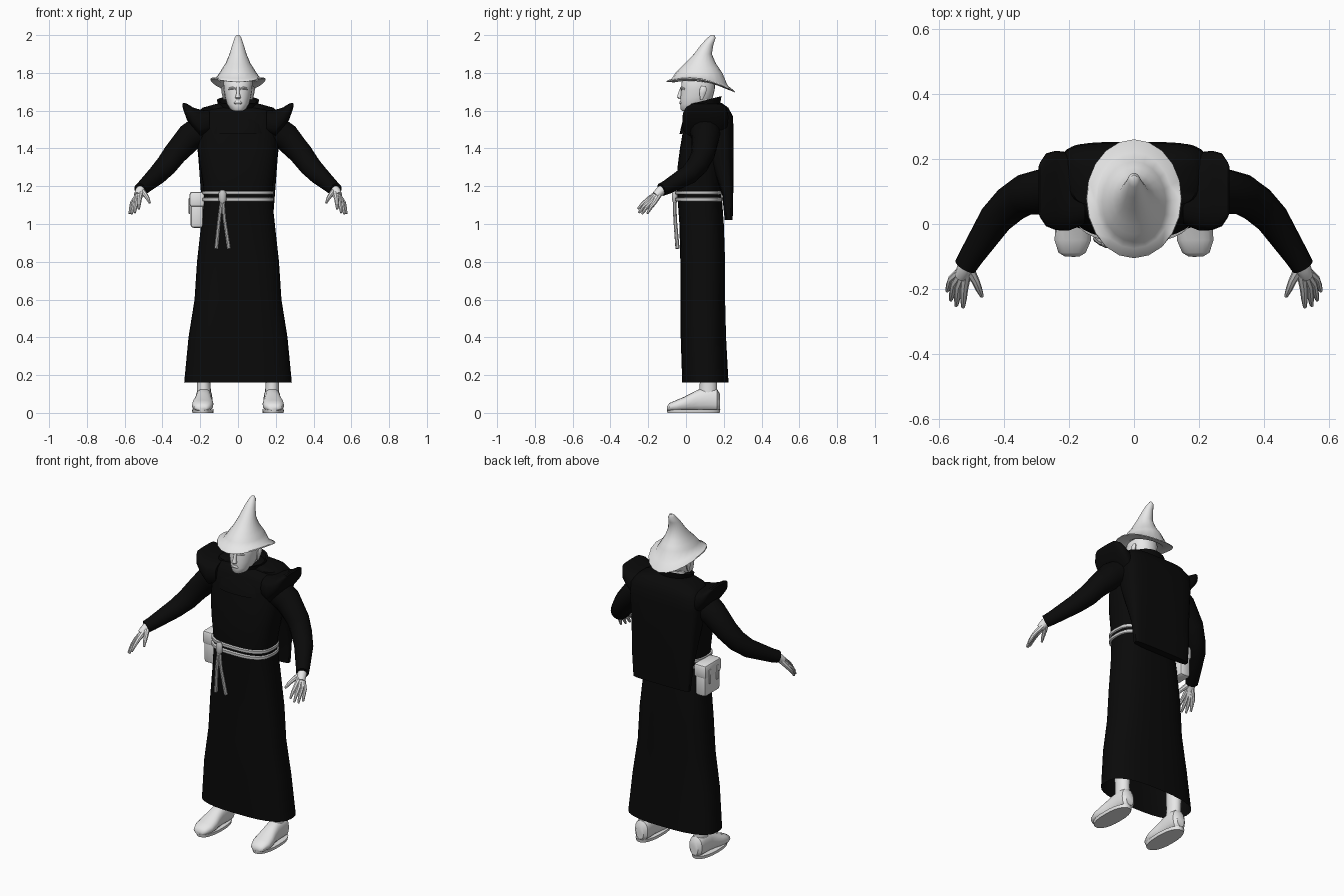
import bpy, bmesh, math
from mathutils import Vector


def material(name, v):
    m = bpy.data.materials.new(name)
    m.diffuse_color = (v, v, v, 1)
    return m


BLACK = material("black cloth", 0.003)
PALE = material("pale", 0.8)
ROPE = material("rope grey", 0.58)


def finish(name, bm, mat, angle=40):
    bmesh.ops.recalc_face_normals(bm, faces=bm.faces)
    me = bpy.data.meshes.new(name)
    bm.to_mesh(me)
    bm.free()
    me.materials.append(mat)
    ob = bpy.data.objects.new(name, me)
    bpy.context.collection.objects.link(ob)
    bpy.ops.object.select_all(action='DESELECT')
    ob.select_set(True)
    bpy.context.view_layer.objects.active = ob
    bpy.ops.object.shade_smooth_by_angle(angle=math.radians(angle))
    return ob


def skin(name, rings, mat, caps=True, angle=40):
    """Bridge rings of points into a surface."""
    bm = bmesh.new()
    vs = [[bm.verts.new(p) for p in r] for r in rings]
    n = len(vs[0])
    for a, b in zip(vs, vs[1:]):
        for i in range(n):
            j = (i + 1) % n
            bm.faces.new((a[i], a[j], b[j], b[i]))
    if caps:
        bm.faces.new(vs[0])
        bm.faces.new(vs[-1])
    return finish(name, bm, mat, angle)


def loft(name, sections, mat, axis='z', n=24, power=2.0, caps=True, angle=40):
    """Section: position, u centre, u half, v low, v high, [tilt, bow] along v."""
    rings = []
    for s in sections:
        p, cu, ru, v0, v1 = s[:5]
        tilt, bow = s[5:] if len(s) > 5 else (0, 0)
        ring = []
        for i in range(n):
            t = 2 * math.pi * i / n
            c, d = math.cos(t), math.sin(t)
            c = math.copysign(abs(c) ** (2 / power), c)
            d = math.copysign(abs(d) ** (2 / power), d)
            u, v = cu + ru * c, (v0 + v1) / 2 + (v1 - v0) / 2 * d
            w = p + tilt * d + bow * d * d
            ring.append({'z': (u, v, w), 'y': (u, w, v), 'x': (w, u, v)}[axis])
        rings.append(ring)
    return skin(name, rings, mat, caps, angle)


def tube(name, path, mat, side=1, n=10):
    """Path points: x, y, z, radius; side mirrors in x."""
    pts = [Vector((p[0] * side, p[1], p[2])) for p in path]
    rings = []
    for i, p in enumerate(pts):
        d = pts[min(i + 1, len(pts) - 1)] - pts[max(i - 1, 0)]
        q = d.to_track_quat('Z', 'Y')
        r = path[i][3]
        rings.append([p + q @ Vector((r * math.cos(2 * math.pi * k / n),
                                      r * math.sin(2 * math.pi * k / n), 0)) for k in range(n)])
    return skin(name, rings, mat)


def box(name, centre, size, mat, bevel):
    bm = bmesh.new()
    bmesh.ops.create_cube(bm, size=1)
    for v in bm.verts:
        v.co = Vector(centre) + Vector([v.co[i] * size[i] for i in range(3)])
    bmesh.ops.bevel(bm, geom=bm.edges[:], offset=bevel, segments=2, profile=0.5, affect='EDGES')
    return finish(name, bm, mat)


# Robe: open skirt, torso, back cape
loft("robe_skirt", [(0.16, 0, .285, -.02, .225), (0.4, 0, .262, -.028, .212), (0.6, 0, .23, -.03, .207),
                    (0.8, 0, .217, -.03, .207), (1.0, 0, .195, -.035, .2), (1.14, 0, .18, -.045, .19)],
     BLACK, n=32, power=2.7, caps=False)
loft("robe_torso", [(1.1, 0, .182, -.042, .188), (1.2, 0, .184, -.048, .19), (1.3, 0, .2, -.045, .2),
                    (1.4, 0, .213, -.032, .21), (1.5, 0, .212, -.015, .22), (1.57, 0, .205, .0, .22),
                    (1.605, 0, .16, .02, .2), (1.62, 0, .08, .04, .17)], BLACK, n=32, power=2.7)
loft("back_cape", [(1.02, 0, .185, .205, .247), (1.15, 0, .195, .192, .25), (1.35, 0, .21, .12, .252),
                   (1.5, 0, .225, .08, .252), (1.57, 0, .225, .06, .248), (1.615, 0, .19, .05, .225),
                   (1.64, 0, .1, .06, .19)], BLACK, n=32, power=4)

# Collar standing up around the neck, with a mantle over the chest
loft("collar", [(1.57, 0, .09, .025, .175), (1.62, 0, .1, .022, .18, .01, 0), (1.655, 0, .112, .015, .188, .022, 0),
                (1.65, 0, .1, .03, .178, .022, 0), (1.59, 0, .075, .045, .16)], BLACK, caps=False)
loft("chest_mantle", [(1.485, 0, .165, -.034, .2, .008, 0), (1.53, 0, .155, -.022, .2),
                      (1.6, 0, .105, .018, .18)], BLACK, power=2.6)

# Belt ropes with hanging ends and knot
for z in (1.12, 1.155):
    loft("belt_rope", [(z, 0, .186, -.052, .192), (z + .003, 0, .19, -.057, .194), (z + .018, 0, .19, -.057, .194),
                       (z + .021, 0, .186, -.052, .192)], ROPE, n=32, power=2.7)
for x in (-.115, -.048):
    tube("belt_end", [(-.082, -.06, 1.155, .01), (-.085 + (x + .08) * .4, -.058, 1.03, .01),
                      (x, -.045, .87, .011)], ROPE, n=8)
loft("belt_knot", [(1.11, -.082, .01, -.068, -.05), (1.125, -.082, .02, -.074, -.045),
                   (1.165, -.082, .02, -.074, -.045), (1.18, -.082, .01, -.068, -.05)], ROPE, n=10)

# Hip pouch with flap and two straps
box("pouch", (-.217, .105, 1.065), (.068, .145, .17), PALE, .015)
box("pouch_flap", (-.217, .105, 1.13), (.08, .155, .08), PALE, .014)
for y in (.07, .14):
    box("pouch_strap", (-.257, y, 1.095), (.008, .016, .085), PALE, .003)

# Head, neck and face
loft("neck", [(1.56, 0, .06, .035, .15), (1.66, 0, .055, .04, .145)], PALE, n=16)
loft("head", [(1.598, 0, .025, -.02, .04), (1.607, 0, .04, -.028, .07), (1.635, 0, .058, -.03, .12),
              (1.67, 0, .068, -.03, .142), (1.71, 0, .075, -.026, .152), (1.75, 0, .078, -.024, .154),
              (1.79, 0, .068, 0, .14)], PALE, power=2.2)
loft("nose", [(1.662, 0, .01, -.04, -.02), (1.67, 0, .015, -.048, -.02), (1.69, 0, .009, -.043, -.018),
              (1.725, 0, .008, -.03, -.015)], PALE, n=10)
loft("lips", [(1.633, 0, .014, -.032, -.02), (1.64, 0, .022, -.036, -.02), (1.65, 0, .014, -.033, -.02)], PALE, n=10)
for s in (-1, 1):
    loft("ear", [(1.66, s * .072, .006, .075, .09), (1.69, s * .077, .009, .07, .105),
                 (1.715, s * .08, .01, .072, .112), (1.73, s * .078, .006, .08, .105)], PALE, n=10)
    tube("brow", [(.012, -.024, 1.715, .005), (.03, -.022, 1.72, .007), (.05, -.008, 1.715, .005)], PALE, s, 8)

# Pointed hat with drooping brim and bent tip
loft("hat", [(1.765, 0, .08, -.03, .155), (1.755, 0, .1, -.06, .2, -.015, -.02),
             (1.764, 0, .147, -.105, .26, -.0275, -.04), (1.77, 0, .145, -.103, .258, -.0275, -.04),
             (1.772, 0, .118, -.075, .22, -.018, -.02), (1.8, 0, .098, -.055, .192), (1.825, 0, .083, -.032, .175),
             (1.85, 0, .066, -.005, .158), (1.9, 0, .045, .042, .137), (1.95, 0, .03, .08, .145),
             (1.985, 0, .018, .113, .157), (2.0, 0, .008, .132, .15)], PALE, n=20, angle=60)

# Limbs and shoulder wings, mirrored
fingers = {"index_finger": [(.522, -.2, 1.13), (.525, -.255, 1.08)],
           "middle_finger": [(.538, -.195, 1.12), (.546, -.25, 1.06)],
           "ring_finger": [(.551, -.185, 1.115), (.563, -.233, 1.053)],
           "little_finger": [(.56, -.17, 1.11), (.574, -.205, 1.055)],
           "thumb": [(.487, -.175, 1.15), (.467, -.222, 1.112)]}
for s in (-1, 1):
    loft("shoulder_wing", [(s * .15, .1, .1, 1.48, 1.6), (s * .2, .1, .12, 1.46, 1.605),
                           (s * .24, .103, .122, 1.51, 1.618), (s * .27, .105, .112, 1.55, 1.637),
                           (s * .288, .105, .085, 1.6, 1.642), (s * .294, .105, .07, 1.622, 1.636)],
         BLACK, axis='x', power=3)
    tube("sleeve", [(.18, .1, 1.5, .085), (.255, .103, 1.46, .074), (.335, .09, 1.37, .063), (.38, .06, 1.31, .058),
                    (.425, .015, 1.262, .052), (.5, -.1, 1.195, .038), (.518, -.13, 1.182, .035)], BLACK, s, 16)
    tube("wrist", [(.5, -.1, 1.195, .026), (.518, -.135, 1.175, .026), (.53, -.16, 1.15, .022)], PALE, s)
    for name, (k, t) in fingers.items():
        mid = [(a + b) / 2 for a, b in zip(k, t)]
        tube(name, [(.512, -.13, 1.178, .018), (*k, .0125), (mid[0], mid[1], mid[2] + .004, .0105),
                    (*t, .006)], PALE, s, 8)
    # Shoe, sole and ankle
    loft("shoe", [(-.1, s * .19, .022, .012, .035), (-.088, s * .19, .042, .01, .052), (-.05, s * .188, .056, .008, .068),
                  (-.01, s * .186, .056, .008, .085), (.03, s * .184, .048, .008, .106), (.07, s * .182, .043, .008, .125),
                  (.13, s * .18, .045, .008, .135), (.165, s * .18, .042, .008, .125), (.18, s * .18, .025, .02, .1)],
         PALE, axis='y', n=16, power=2.4)
    loft("shoe_sole", [(0, s * .186, .055, -.098, .178), (.018, s * .186, .058, -.102, .182)], PALE, power=2.3)
    loft("ankle", [(.09, s * .18, .038, .07, .165), (.16, s * .182, .036, .073, .165), (.3, s * .182, .042, .07, .17)],
         PALE, n=16)
